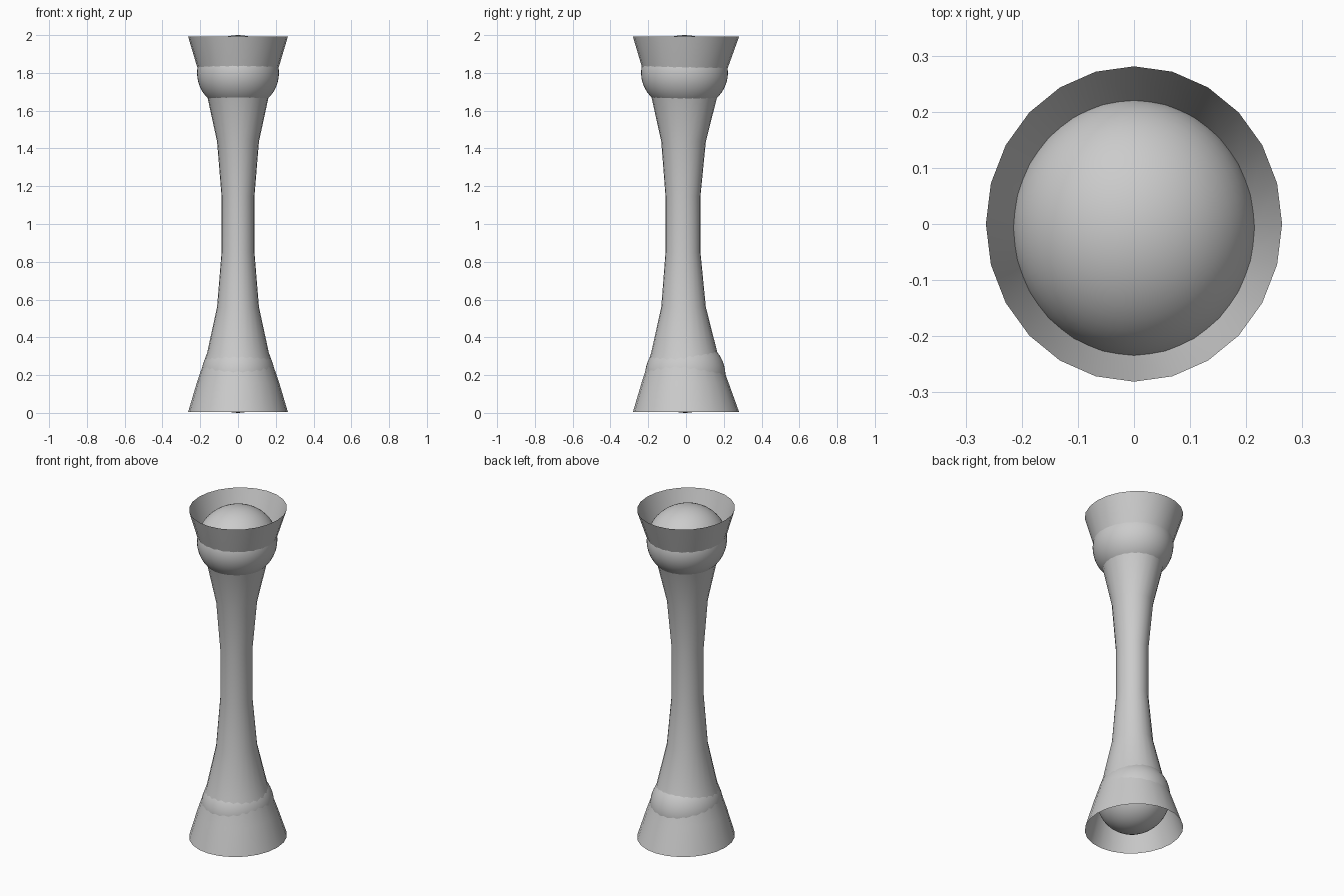
import bpy, bmesh
from math import sin, cos, pi, radians

if "Cube" in bpy.data.objects:
    bpy.data.objects.remove(bpy.data.objects["Cube"])

SIDES = 24
# Half profile of the flared shaft: z, x radius, y radius, y offset
HALF = [(0.005, 0.264, 0.281, 0.0), (0.16, 0.218, 0.230, -0.005),
        (0.32, 0.163, 0.175, -0.009), (0.56, 0.111, 0.118, -0.013),
        (0.85, 0.087, 0.0925, -0.016)]
PROFILE = HALF + [(1.997 - z, rx, ry, oy) for z, rx, ry, oy in reversed(HALF)]


def finish(bm, name, angle):
    mesh = bpy.data.meshes.new(name)
    bm.to_mesh(mesh)
    bm.free()
    ob = bpy.data.objects.new(name, mesh)
    bpy.context.collection.objects.link(ob)
    bpy.ops.object.select_all(action='DESELECT')
    bpy.context.view_layer.objects.active = ob
    ob.select_set(True)
    bpy.ops.object.shade_smooth_by_angle(angle=radians(angle))
    return ob


# Open-ended shaft, narrow in the middle and slightly bowed to the front
bm = bmesh.new()
rings = [[bm.verts.new((rx * cos(2 * pi * i / SIDES), oy + ry * sin(2 * pi * i / SIDES), z))
          for i in range(SIDES)] for z, rx, ry, oy in PROFILE]
for lower, upper in zip(rings, rings[1:]):
    for i in range(SIDES):
        j = (i + 1) % SIDES
        bm.faces.new((lower[i], lower[j], upper[j], upper[i]))
finish(bm, "flared_shaft", 40)


# Rounded knobs seated inside both flares
def knob(name, centre, size):
    bm = bmesh.new()
    bmesh.ops.create_uvsphere(bm, u_segments=48, v_segments=24, radius=1)
    bmesh.ops.scale(bm, vec=size, verts=bm.verts)
    bmesh.ops.translate(bm, vec=centre, verts=bm.verts)
    finish(bm, name, 40)


knob("upper_knob", (0, -0.008, 1.80), (0.217, 0.230, 0.20))
knob("lower_knob", (0, -0.004, 0.20), (0.194, 0.213, 0.20))
